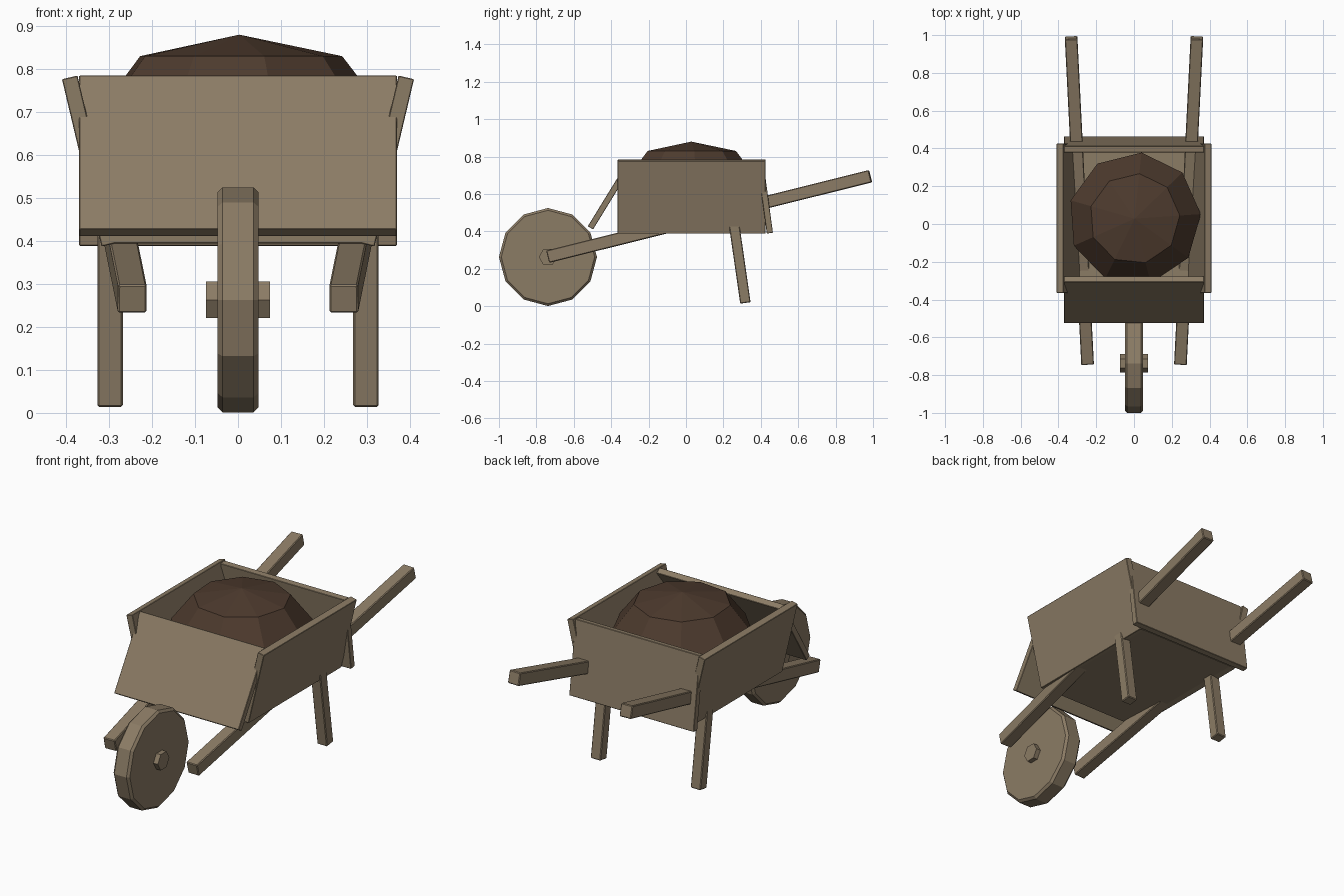
import bpy
import bmesh
from math import radians, pi, sin, cos
from mathutils import Vector, Euler

cube = bpy.data.objects.get("Cube")
if cube:
    bpy.data.objects.remove(cube, do_unlink=True)


def material(name, colour):
    mat = bpy.data.materials.new(name)
    mat.use_nodes = True
    mat.diffuse_color = colour
    mat.node_tree.nodes["Principled BSDF"].inputs["Base Color"].default_value = colour
    return mat


wood = material("weathered_wood", (0.26, 0.2, 0.13, 1))
soil = material("dark_soil", (0.075, 0.043, 0.027, 1))


def finish(name, bm, mat, location=(0, 0, 0), rotation=None, bevel=0):
    """Turn a bmesh into a placed object with an optional edge bevel."""
    bmesh.ops.recalc_face_normals(bm, faces=bm.faces)
    mesh = bpy.data.meshes.new(name)
    bm.to_mesh(mesh)
    bm.free()
    mesh.materials.append(mat)
    obj = bpy.data.objects.new(name, mesh)
    obj.location = location
    if rotation:
        obj.rotation_euler = rotation
    bpy.context.collection.objects.link(obj)
    if bevel:
        mod = obj.modifiers.new("Bevel", "BEVEL")
        mod.width = bevel
        mod.segments = 1
        mod.limit_method = "ANGLE"
        mod.angle_limit = radians(40)
    return obj


def board(name, centre, size, rotation=(0, 0, 0), bevel=0.002):
    bm = bmesh.new()
    bmesh.ops.create_cube(bm, size=1)
    bmesh.ops.scale(bm, vec=size, verts=bm.verts)
    return finish(name, bm, wood, centre, Euler([radians(a) for a in rotation]), bevel)


def beam(name, start, end, width):
    """Square beam running between two points."""
    start, end = Vector(start), Vector(end)
    axis = end - start
    turn = axis.to_track_quat("Y", "Z").to_euler()
    bm = bmesh.new()
    bmesh.ops.create_cube(bm, size=1)
    bmesh.ops.scale(bm, vec=(width, axis.length, width), verts=bm.verts)
    return finish(name, bm, wood, (start + end) / 2, turn, 0.004)


def disc(name, sides, radius, width, bevel=0):
    """Cylinder lying along x at the wheel hub."""
    bm = bmesh.new()
    bmesh.ops.create_cone(bm, cap_ends=True, segments=sides, radius1=radius,
                          radius2=radius, depth=width)
    return finish(name, bm, wood, (0, -0.738, 0.263), Euler((0, pi / 2, 0)), bevel)


# Wheel and axle
disc("wheel", 12, 0.262, 0.096, 0.012)
disc("axle", 6, 0.049, 0.148)

# Tray
board("tray_floor", (0, 0.03, 0.408), (0.6, 0.79, 0.028))
board("front_board", (0, -0.401, 0.598), (0.74, 0.033, 0.42), (-31.6, 0, 0))
board("back_board", (0, 0.422, 0.586), (0.74, 0.033, 0.394), (7.7, 0, 0))

# Paired parts
for side, s in (("left", 1), ("right", -1)):
    board(side + "_board", (s * 0.3455, 0.03, 0.586), (0.037, 0.79, 0.4), (0, s * 13.3, 0))
    beam(side + "_handle", (s * 0.246, -0.738, 0.265), (s * 0.333, 0.986, 0.695), 0.067)
    board(side + "_leg", (s * 0.2975, 0.282, 0.265), (0.059, 0.056, 0.5), (8.2, 0, 0), 0.004)

# Soil heap: faceted rings below a single peak
bm = bmesh.new()
sides = 9
rings = []
for radius, z in ((0.24, 0.83), (0.352, 0.685), (0.315, 0.43)):
    ring = []
    for i in range(sides):
        a = radians(4) + 2 * pi * i / sides
        ring.append(bm.verts.new((radius * cos(a), radius * sin(a), z)))
    rings.append(ring)
peak = bm.verts.new((0, 0, 0.88))
for i in range(sides):
    j = (i + 1) % sides
    bm.faces.new((peak, rings[0][i], rings[0][j]))
    for upper, lower in zip(rings, rings[1:]):
        bm.faces.new((upper[i], lower[i], lower[j], upper[j]))
bm.faces.new(rings[-1])
finish("soil_heap", bm, soil, (0.003, 0.028, 0))
